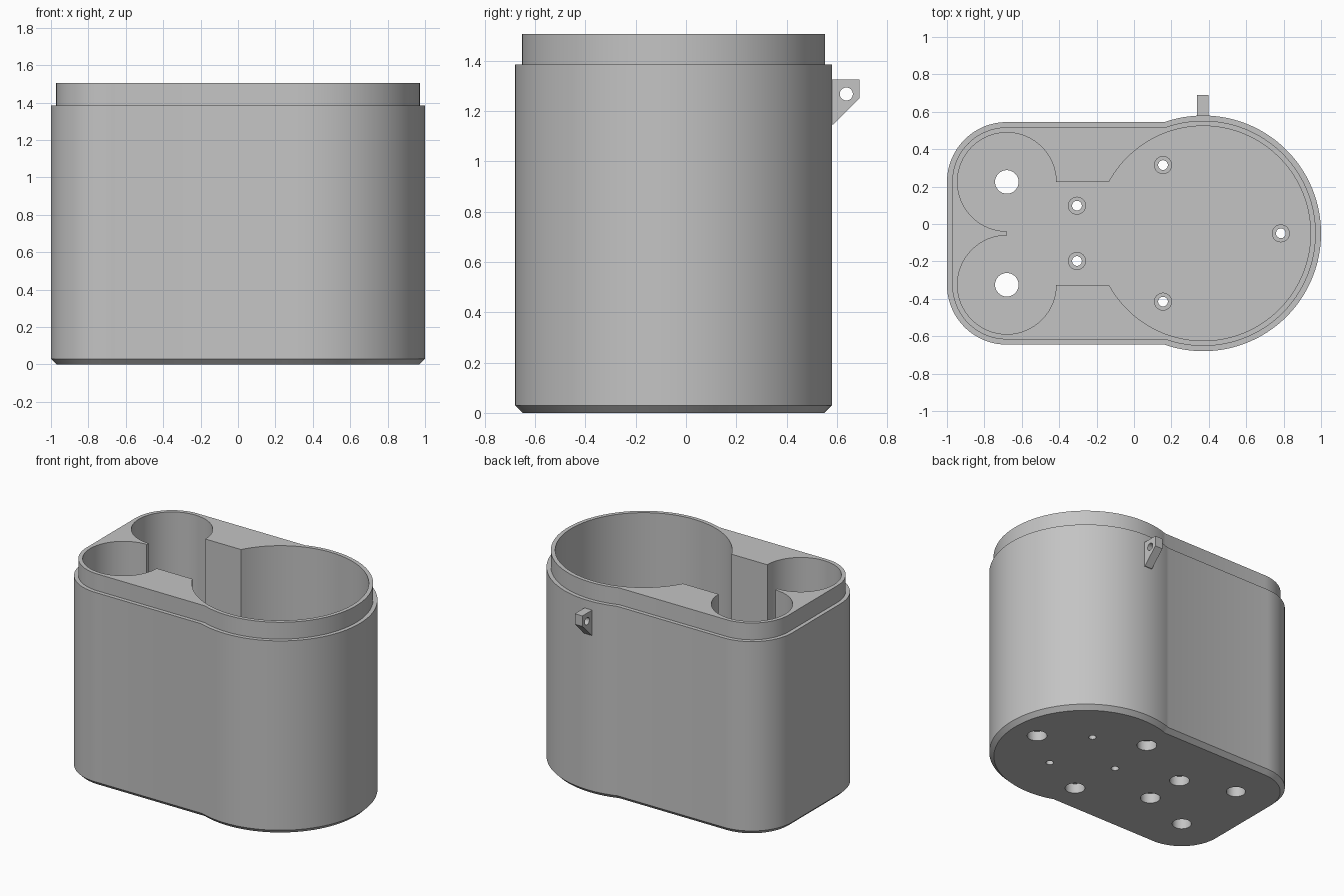
import bpy, bmesh
from math import asin, cos, sin, pi, radians
from mathutils import Matrix

if "Cube" in bpy.data.objects:
    bpy.data.objects.remove(bpy.data.objects["Cube"], do_unlink=True)

# Main dimensions
MID_Y = -0.05                  # plan symmetry line
BIG_X, BIG_R = 0.37, 0.63      # large lobe
SMALL_X, SMALL_Y, SMALL_R = -0.68, 0.275, 0.32   # rounded corners
HEIGHT, STEP_Z, LIP, CHAMFER = 1.505, 1.385, 0.028, 0.03
FLOOR, WALL = 0.11, 0.056

grey = bpy.data.materials.new("plain grey")
grey.use_nodes = True
COLOUR = (0.55, 0.55, 0.55, 1)
grey.diffuse_color = COLOUR
grey.node_tree.nodes["Principled BSDF"].inputs["Base Color"].default_value = COLOUR


def make_object(name, bm):
    bmesh.ops.recalc_face_normals(bm, faces=bm.faces[:])
    mesh = bpy.data.meshes.new(name)
    bm.to_mesh(mesh)
    bm.free()
    mesh.materials.append(grey)
    obj = bpy.data.objects.new(name, mesh)
    bpy.context.collection.objects.link(obj)
    return obj


def loft(name, rings):
    """Bridge closed rings of equal length and cap both ends."""
    bm = bmesh.new()
    loops = [[bm.verts.new(p) for p in ring] for ring in rings]
    n = len(loops[0])
    for low, high in zip(loops, loops[1:]):
        for i in range(n):
            j = (i + 1) % n
            bm.faces.new((low[i], low[j], high[j], high[i]))
    bm.faces.new(loops[0][::-1])
    bm.faces.new(loops[-1])
    return make_object(name, bm)


def cylinder(name, x, y, r, z0, z1, segments=32):
    bm = bmesh.new()
    bmesh.ops.create_cone(bm, cap_ends=True, segments=segments, radius1=r, radius2=r,
                          depth=z1 - z0, matrix=Matrix.Translation((x, y, (z0 + z1) / 2)))
    return make_object(name, bm)


def cut(target, cutter, keep=False):
    mod = target.modifiers.new("cut", 'BOOLEAN')
    mod.operation, mod.solver, mod.object = 'DIFFERENCE', 'EXACT', cutter
    bpy.context.view_layer.objects.active = target
    bpy.ops.object.modifier_apply(modifier=mod.name)
    if not keep:
        bpy.data.objects.remove(cutter, do_unlink=True)


def arc(cx, cy, r, a0, a1, n):
    return [(cx + r * cos(a0 + (a1 - a0) * i / n), cy + r * sin(a0 + (a1 - a0) * i / n))
            for i in range(n + 1)]


def mirrored(half, z):
    """Complete a half plan across the symmetry line, at height z."""
    plan = half + [(x, -y) for x, y in half[:0:-1]]
    return [(x, y + MID_Y, z) for x, y in plan]


def outline(offset, z):
    R, r = BIG_R - offset, SMALL_R - offset
    half = arc(BIG_X, 0, R, 0, pi - asin((SMALL_Y + r) / R), 48)
    half += arc(SMALL_X, SMALL_Y, r, pi / 2, pi, 24)
    return mirrored(half, z)


def pocket(z):
    R, r = BIG_R - WALL, SMALL_R - WALL
    half = arc(BIG_X, 0, R, 0, pi - asin(SMALL_Y / R), 56)
    half += arc(SMALL_X, SMALL_Y, r, 0, 1.5 * pi, 48)
    return mirrored(half, z)


# Container body with bottom chamfer and stepped rim
body = loft("container_body", [outline(CHAMFER, 0), outline(0, CHAMFER), outline(0, STEP_Z),
                               outline(LIP, STEP_Z), outline(LIP, HEIGHT)])
cut(body, loft("pocket_cutter", [pocket(FLOOR), pocket(HEIGHT + 0.2)]))

# Large drain holes under the two small wells
for side in (-1, 1):
    cut(body, cylinder("well_cutter", SMALL_X, MID_Y + side * SMALL_Y, 0.063, -0.1, 0.3))

# Counterbored screw holes with raised collars on the floor
screws = [(0.785, 0)] + [(x, s * y) for x, y in ((0.155, 0.365), (-0.305, 0.148)) for s in (-1, 1)]
parts = [body]
for i, (x, y) in enumerate(screws):
    y += MID_Y
    collar = cylinder(f"screw_collar_{i + 1}", x, y, 0.048, FLOOR - 0.01, FLOOR + 0.03)
    hole = cylinder("screw_cutter", x, y, 0.026, -0.1, 0.4)
    cut(collar, hole, keep=True)
    cut(body, hole)
    cut(body, cylinder("counterbore_cutter", x, y, 0.065, -0.1, 0.07))
    parts.append(collar)

# Three blind pilot holes in the underside
for k in range(3):
    a = pi / 3 + k * 2 * pi / 3
    cut(body, cylinder("pilot_cutter", BIG_X + 0.25 * cos(a), MID_Y + 0.25 * sin(a),
                       0.025, -0.1, 0.07, 24))

# Hanging lug on the back with a cross hole
profile = [(0.56, 1.325), (0.69, 1.325), (0.69, 1.25), (0.585, 1.145), (0.56, 1.145)]
lug = loft("back_lug", [[(x, y, z) for y, z in profile] for x in (0.337, 0.397)])
pin = cylinder("lug_cutter", 0, 0, 0.026, -0.2, 0.2)
pin.data.transform(Matrix.Translation((BIG_X, 0.637, 1.267)) @ Matrix.Rotation(pi / 2, 4, 'Y'))
cut(lug, pin)
parts.append(lug)

# Smooth walls with crisp rims
bpy.ops.object.select_all(action='DESELECT')
for obj in parts:
    obj.data.materials.clear()
    obj.data.materials.append(grey)
    for poly in obj.data.polygons:
        poly.material_index = 0
    obj.select_set(True)
bpy.context.view_layer.objects.active = body
bpy.ops.object.shade_smooth_by_angle(angle=radians(30))
